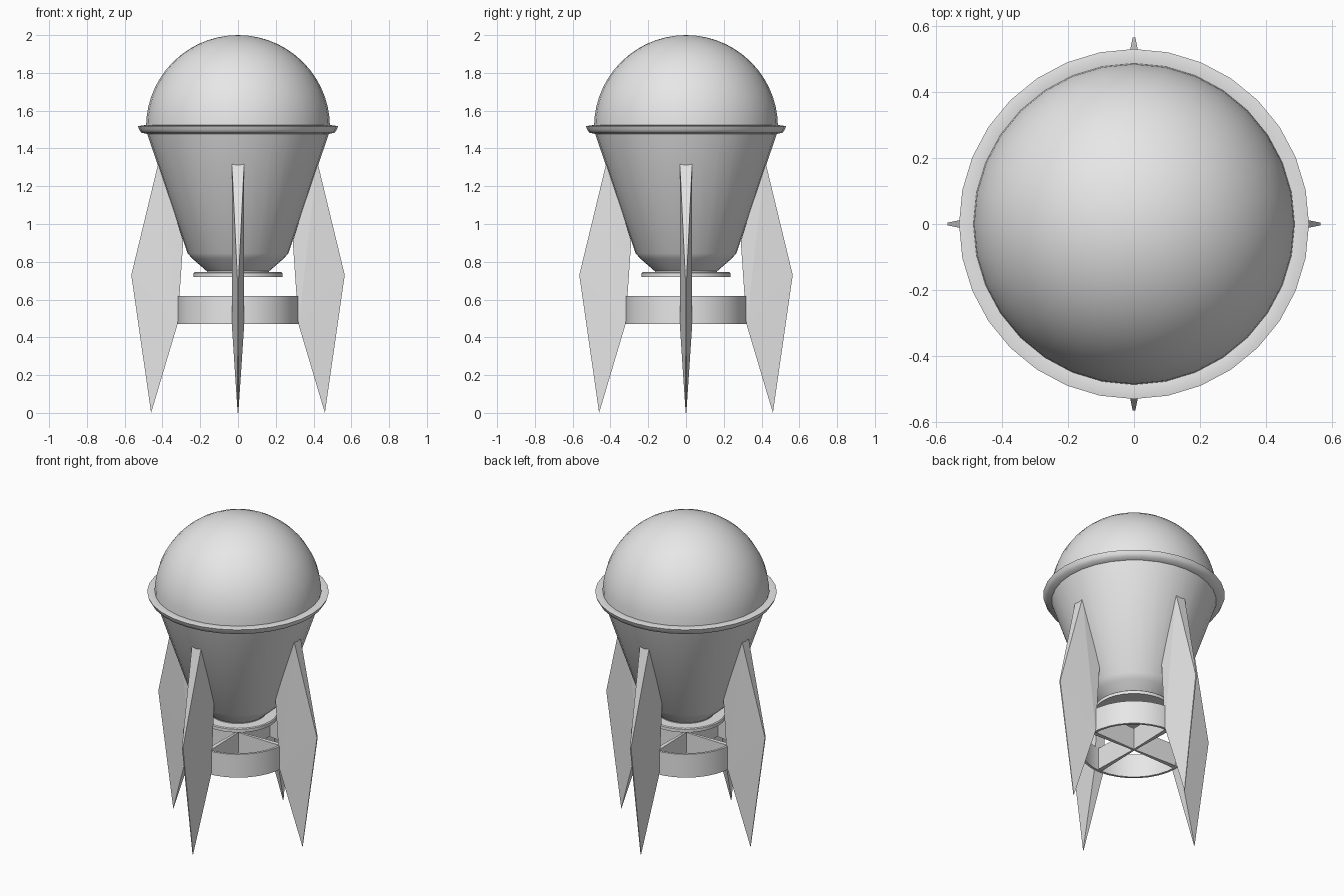
import bpy
import bmesh
import math
from mathutils import Matrix

SEGMENTS = 32

cube = bpy.data.objects.get("Cube")
if cube:
    bpy.data.objects.remove(cube, do_unlink=True)

grey = bpy.data.materials.new("plain grey")
grey.use_nodes = True
grey.diffuse_color = (0.8, 0.8, 0.8, 1)
for node in grey.node_tree.nodes:
    if node.type == 'BSDF_PRINCIPLED':
        node.inputs["Base Color"].default_value = grey.diffuse_color


def finish(name, bm, smooth_angle=None):
    """Turn a bmesh into a grey object, smooth below the given angle."""
    bmesh.ops.recalc_face_normals(bm, faces=bm.faces)
    mesh = bpy.data.meshes.new(name)
    bm.to_mesh(mesh)
    bm.free()
    mesh.materials.append(grey)
    if smooth_angle:
        mesh.shade_smooth()
        mesh.set_sharp_from_angle(angle=math.radians(smooth_angle))
    obj = bpy.data.objects.new(name, mesh)
    bpy.context.collection.objects.link(obj)
    return obj


def lathe(name, profile, closed=False, smooth_angle=35):
    """Spin a (radius, height) profile around the z axis."""
    bm = bmesh.new()
    verts = [bm.verts.new((r, 0, z)) for r, z in profile]
    edges = [bm.edges.new(pair) for pair in zip(verts, verts[1:])]
    if closed:
        edges.append(bm.edges.new((verts[-1], verts[0])))
    bmesh.ops.spin(bm, geom=verts + edges, axis=(0, 0, 1), cent=(0, 0, 0),
                   angle=math.tau, steps=SEGMENTS, use_duplicate=False)
    bmesh.ops.remove_doubles(bm, verts=bm.verts, dist=0.0005)
    return finish(name, bm, smooth_angle)


def hull(name, points, turn):
    """Convex solid around points, turned around the z axis."""
    bm = bmesh.new()
    for p in points:
        bm.verts.new(p)
    bmesh.ops.convex_hull(bm, input=bm.verts)
    bmesh.ops.rotate(bm, verts=bm.verts, cent=(0, 0, 0),
                     matrix=Matrix.Rotation(turn, 3, 'Z'))
    return finish(name, bm)


# Round dome
arc = [math.pi / 2 * i / 14 for i in range(15)]
lathe("dome", [(0.487 * math.cos(a), 1.513 + 0.487 * math.sin(a)) for a in arc])

# Rim between dome and body
lathe("rim", [(0.47, 1.475), (0.512, 1.483), (0.523, 1.5), (0.53, 1.518),
              (0.49, 1.524), (0.47, 1.515)], closed=True, smooth_angle=50)

# Tapered body with narrow neck
lathe("body", [(0.485, 1.49), (0.267, 0.845), (0.24, 0.815), (0.165, 0.75), (0.165, 0.735)])

# Flat plate under the neck
lathe("neck_plate", [(0, 0.745), (0.23, 0.745), (0.235, 0.74),
                     (0.235, 0.72), (0, 0.72)])

# Open tail ring
lathe("tail_ring", [(0.322, 0.47), (0.322, 0.62), (0.307, 0.62), (0.307, 0.47)],
      closed=True)

# Four wedge fins, thick inside and sharp outside, each with a strut
fin_outline = [(0.42, 1.33, 0.033), (0.565, 0.73, 0.004), (0.46, 0, 0.002),
               (0.32, 0.47, 0.033), (0.29, 0.91, 0.033)]
strut_outline = [(0, 0.475, 0.006), (0, 0.615, 0.006),
                 (0.315, 0.475, 0.015), (0.315, 0.615, 0.015)]
for i, side in enumerate(("left", "back", "right", "front")):
    for part, outline in (("fin", fin_outline), ("strut", strut_outline)):
        points = [(r, s * y, z) for r, z, y in outline for s in (-1, 1)]
        hull(f"{side}_{part}", points, i * math.pi / 2)
